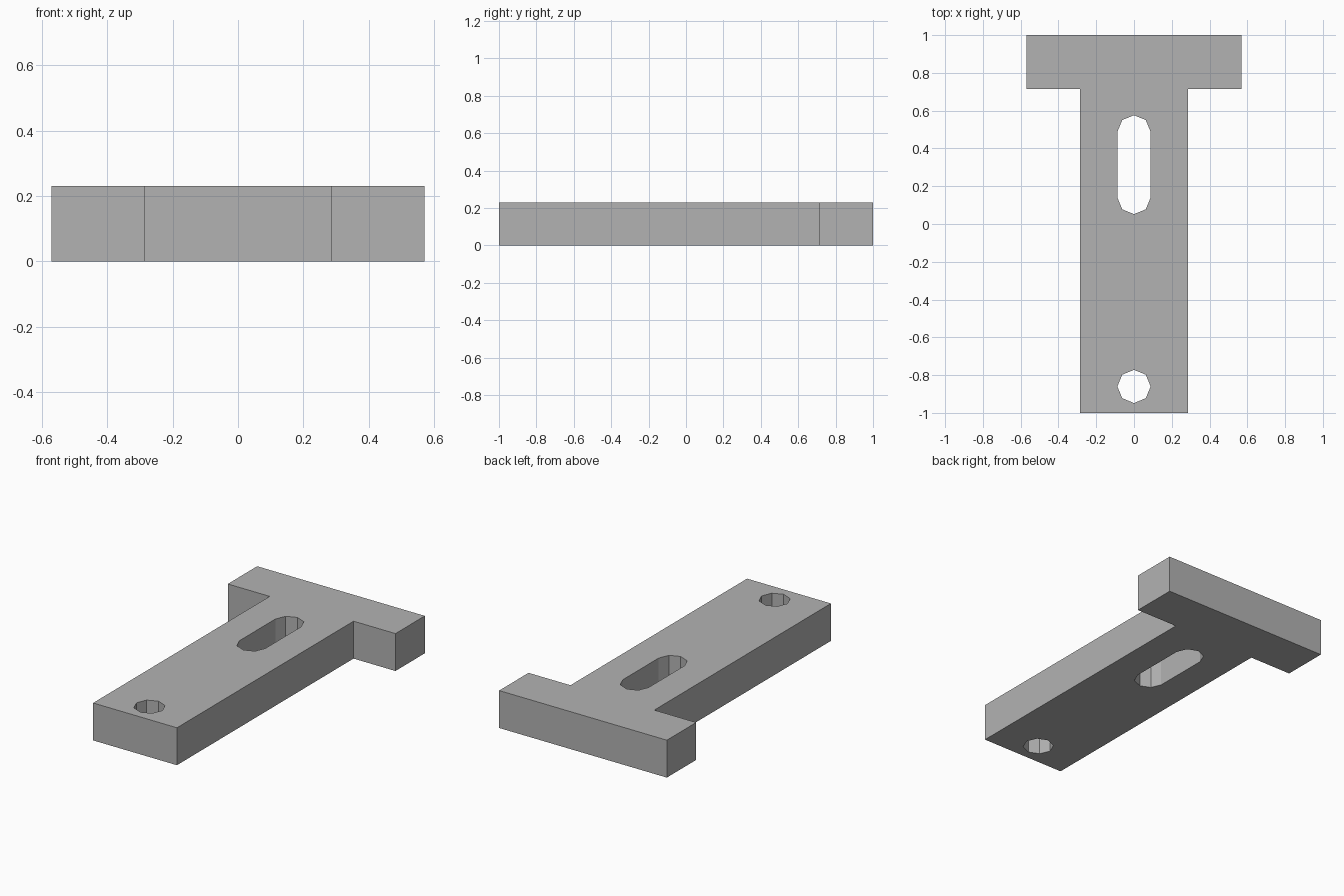
import bpy
import bmesh
from math import sin, cos, pi

cube = bpy.data.objects.get("Cube")
if cube:
    bpy.data.objects.remove(cube, do_unlink=True)

THICKNESS = 0.23
HOLE_RADIUS = 0.088
HEAD_HALF, STEM_HALF, SHOULDER_Y = 0.57, 0.285, 0.715

grey = bpy.data.materials.new("plain grey")
grey.use_nodes = True
grey.diffuse_color = (0.45, 0.45, 0.45, 1)
grey.node_tree.nodes["Principled BSDF"].inputs["Base Color"].default_value = grey.diffuse_color


def arc(center_y, start, steps):
    """Points on an eight-sided circle, beginning at the given step."""
    return [(HOLE_RADIUS * cos(i * pi / 4), center_y + HOLE_RADIUS * sin(i * pi / 4))
            for i in range(start, start + steps)]


def add_loop(bm, points):
    verts = [bm.verts.new((x, y, 0)) for x, y in points]
    for a, b in zip(verts, verts[1:] + verts[:1]):
        bm.edges.new((a, b))


# T-shaped outline, mirrored from its left half
half = [(STEM_HALF, -1), (STEM_HALF, SHOULDER_Y), (HEAD_HALF, SHOULDER_Y), (HEAD_HALF, 1)]
outline = half + [(-x, y) for x, y in reversed(half)]

# Long slot near the head and round hole at the foot
slot = arc(0.488, 0, 5) + arc(0.14, 4, 5)
hole = arc(-0.86, 0, 8)

bm = bmesh.new()
for loop in (outline, slot, hole):
    add_loop(bm, loop)
bmesh.ops.triangle_fill(bm, edges=bm.edges[:], use_beauty=True, normal=(0, 0, 1))

# Raise the pierced profile into a solid plate
raised = bmesh.ops.extrude_face_region(bm, geom=bm.faces[:], use_keep_orig=True)
top = [g for g in raised["geom"] if isinstance(g, bmesh.types.BMVert)]
bmesh.ops.translate(bm, verts=top, vec=(0, 0, THICKNESS))
bmesh.ops.recalc_face_normals(bm, faces=bm.faces[:])

mesh = bpy.data.meshes.new("slotted_t_plate")
bm.to_mesh(mesh)
bm.free()
mesh.materials.append(grey)
plate = bpy.data.objects.new("slotted_t_plate", mesh)
bpy.context.collection.objects.link(plate)
